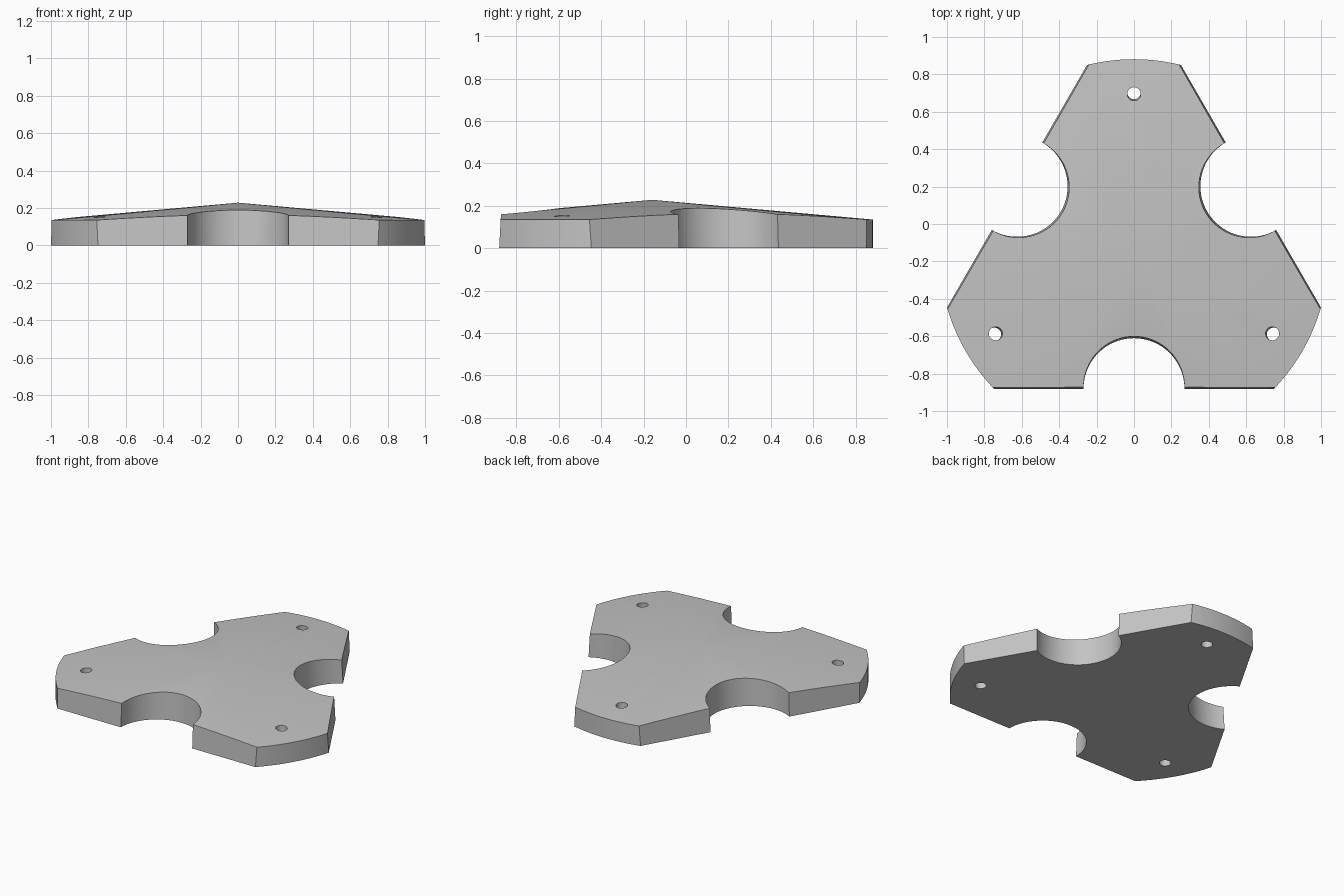
import bpy
import bmesh
from math import radians
from mathutils import Matrix

if "Cube" in bpy.data.objects:
    bpy.data.objects.remove(bpy.data.objects["Cube"])

RADIUS, RIM_Z, APEX_Z = 1.04, 0.135, 0.228
SIDE = 0.722          # distance from the axis to each straight side
NOTCH_R = 0.27
HOLE_R, HOLE_DIST = 0.036, 0.862
DRAFT = radians(3)    # cuts lean inward towards the top
CENTRE = Matrix.Translation((0, -0.159, 0))

grey = bpy.data.materials.new("light grey")
grey.use_nodes = True
grey.diffuse_color = (0.55, 0.55, 0.55, 1)
grey.node_tree.nodes["Principled BSDF"].inputs["Base Color"].default_value = grey.diffuse_color


def make_object(name, bm):
    mesh = bpy.data.meshes.new(name)
    bm.to_mesh(mesh)
    bm.free()
    mesh.materials.append(grey)
    obj = bpy.data.objects.new(name, mesh)
    bpy.context.collection.objects.link(obj)
    return obj


def cylinder(radius, height, segments, offset):
    bm = bmesh.new()
    bmesh.ops.create_cone(bm, cap_ends=True, segments=segments, radius1=radius,
                          radius2=radius, depth=height,
                          matrix=Matrix.Translation((0, 0, offset)))
    return bm


def side_box():
    bm = bmesh.new()
    bmesh.ops.create_cube(bm, size=2, matrix=Matrix.Translation((1, 0, 0)))
    return bm


def cut(body, bm, angle, distance):
    """Subtract a leaning cutter placed at a polar position."""
    bm.transform(CENTRE @ Matrix.Rotation(radians(angle), 4, "Z")
                 @ Matrix.Translation((distance, 0, 0))
                 @ Matrix.Rotation(-DRAFT, 4, "Y"))
    cutter = make_object("cutter", bm)
    cutter.hide_render = True
    mod = body.modifiers.new("cut", "BOOLEAN")
    mod.operation = "DIFFERENCE"
    mod.solver = "EXACT"
    mod.object = cutter
    bpy.ops.object.modifier_apply(modifier=mod.name)
    bpy.data.objects.remove(cutter)


# Round disc with a shallow conical top
bm = cylinder(RADIUS, RIM_Z, 180, RIM_Z / 2)
top = [f for f in bm.faces if f.normal.z > 0.9]
apex = bmesh.ops.poke(bm, faces=top)["verts"][0]
apex.co.z = APEX_Z
bm.transform(CENTRE)
plate = make_object("three_armed_plate", bm)
bpy.context.view_layer.objects.active = plate
plate.select_set(True)

# Three straight sides, each with a round notch, and a hole in each arm
for angle in (-90, 30, 150):
    cut(plate, side_box(), angle, SIDE)
    cut(plate, cylinder(NOTCH_R, 1, 96, 0), angle, SIDE)
    cut(plate, cylinder(HOLE_R, 1, 32, 0), angle + 180, HOLE_DIST)

bpy.ops.object.shade_smooth_by_angle(angle=radians(25))
